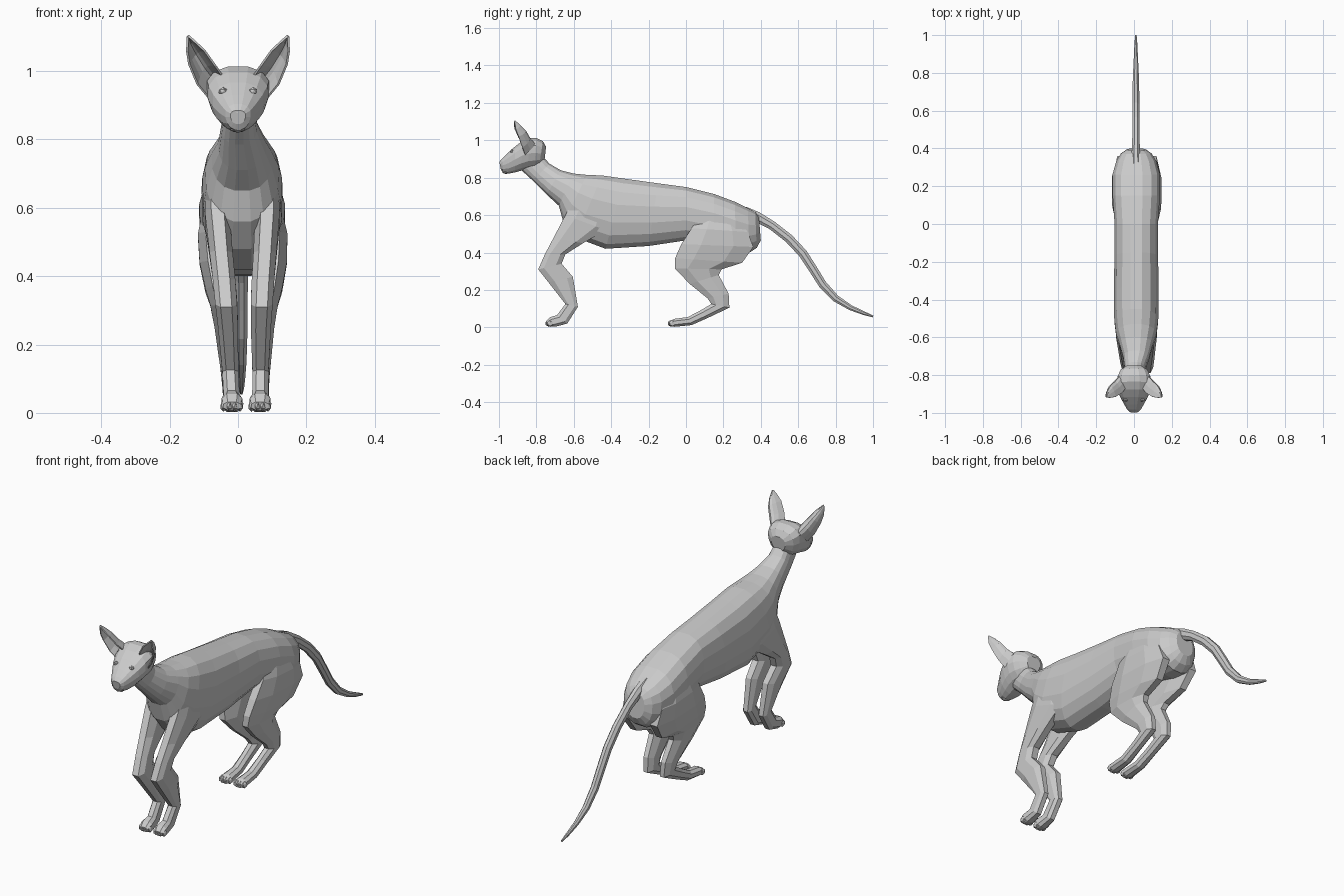
import bpy, bmesh, math
from mathutils import Vector

BODY_X = 0.012


def finish(name, bm):
    bmesh.ops.recalc_face_normals(bm, faces=bm.faces)
    me = bpy.data.meshes.new(name)
    bm.to_mesh(me)
    bm.free()
    ob = bpy.data.objects.new(name, me)
    bpy.context.collection.objects.link(ob)
    return ob


def loft(name, rings, n=8, power=0.8, taper=0.0):
    """Skin rings given as (y1, z1, y2, z2, half_width, x_centre)."""
    bm = bmesh.new()
    loops = []
    for y1, z1, y2, z2, hw, cx in rings:
        loop = []
        for i in range(n):
            a = 2 * math.pi * (i + 0.5) / n
            c, s = math.cos(a), math.sin(a)
            u = math.copysign(abs(c) ** power, c) / math.cos(math.pi / n) ** power
            w = math.copysign(abs(s) ** power, s) * (1 + taper * u)
            loop.append(bm.verts.new((cx + hw * w,
                                      (y1 + y2) / 2 + u * (y1 - y2) / 2,
                                      (z1 + z2) / 2 + u * (z1 - z2) / 2)))
        loops.append(loop)
    for a, b in zip(loops, loops[1:]):
        for i in range(n):
            j = (i + 1) % n
            bm.faces.new((a[i], a[j], b[j], b[i]))
    bm.faces.new(loops[0])
    bm.faces.new(loops[-1])
    return finish(name, bm)


def ball(name, loc, scale, sub=1):
    bm = bmesh.new()
    bmesh.ops.create_icosphere(bm, subdivisions=sub, radius=1)
    for v in bm.verts:
        v.co = Vector(loc) + Vector(v.co[i] * scale[i] for i in range(3))
    return finish(name, bm)


# Neck and torso: top point, bottom point, half width
torso = [
    (-0.77, 0.92, -0.88, 0.84, 0.045), (-0.73, 0.875, -0.82, 0.785, 0.053),
    (-0.67, 0.84, -0.745, 0.71, 0.07), (-0.60, 0.822, -0.68, 0.65, 0.09),
    (-0.53, 0.815, -0.655, 0.56, 0.108), (-0.45, 0.812, -0.59, 0.48, 0.117),
    (-0.33, 0.795, -0.43, 0.42, 0.119), (-0.15, 0.77, -0.20, 0.435, 0.116),
    (0.0, 0.75, 0.0, 0.465, 0.115), (0.15, 0.713, 0.15, 0.44, 0.126),
    (0.26, 0.672, 0.27, 0.405, 0.126), (0.33, 0.638, 0.34, 0.40, 0.106),
    (0.37, 0.617, 0.378, 0.425, 0.082), (0.39, 0.59, 0.40, 0.465, 0.05)]
loft("torso", [r + (0.004 if i < 2 else BODY_X,) for i, r in enumerate(torso)],
     n=16, power=0.85, taper=0.05)

# Head
head = [
    (-0.748, 0.965, -0.757, 0.89, 0.04), (-0.765, 0.995, -0.785, 0.862, 0.072),
    (-0.80, 1.013, -0.81, 0.852, 0.086), (-0.835, 1.013, -0.845, 0.847, 0.092),
    (-0.875, 0.996, -0.88, 0.838, 0.087), (-0.915, 0.966, -0.915, 0.828, 0.074),
    (-0.955, 0.93, -0.95, 0.822, 0.053), (-0.983, 0.903, -0.98, 0.828, 0.037),
    (-0.998, 0.885, -0.99, 0.845, 0.022)]
loft("head", [r + (0.0,) for r in head], n=14, power=0.85, taper=0.15)
ball("chin", (0, -0.962, 0.832), (0.026, 0.022, 0.013))
ball("nose", (0, -0.991, 0.88), (0.011, 0.007, 0.007))

# Tail along a path of (y, z, radius)
path = [(0.31, 0.615, 0.032), (0.38, 0.59, 0.028), (0.46, 0.545, 0.024),
        (0.55, 0.475, 0.024), (0.625, 0.395, 0.024), (0.68, 0.31, 0.023),
        (0.73, 0.23, 0.022), (0.80, 0.155, 0.019), (0.88, 0.105, 0.014),
        (0.95, 0.076, 0.01), (1.0, 0.058, 0.005)]
tail = []
for i, (y, z, r) in enumerate(path):
    a, b = path[max(i - 1, 0)], path[min(i + 1, len(path) - 1)]
    d = Vector((b[0] - a[0], b[1] - a[1])).normalized() * r
    tail.append((y - d.y, z + d.x, y + d.y, z - d.x, r * 0.85, 0.01))
loft("tail", tail, n=8, power=1.0)

# Legs: front point, back point, half width, distance from the middle
front_leg = [
    (-0.58, 0.72, -0.41, 0.66, 0.03, 0.078), (-0.645, 0.60, -0.43, 0.52, 0.038, 0.073),
    (-0.71, 0.475, -0.55, 0.45, 0.036, 0.064), (-0.755, 0.39, -0.645, 0.39, 0.035, 0.057),
    (-0.79, 0.31, -0.665, 0.34, 0.034, 0.052), (-0.735, 0.24, -0.605, 0.27, 0.031, 0.048),
    (-0.645, 0.125, -0.578, 0.11, 0.025, 0.044), (-0.69, 0.065, -0.635, 0.02, 0.025, 0.042),
    (-0.725, 0.055, -0.70, 0.003, 0.032, 0.041), (-0.748, 0.032, -0.742, 0.008, 0.026, 0.041)]
hind_leg = [
    (0.10, 0.65, 0.26, 0.61, 0.025, 0.082), (0.03, 0.53, 0.33, 0.51, 0.044, 0.09),
    (-0.025, 0.445, 0.36, 0.43, 0.048, 0.083), (-0.058, 0.37, 0.30, 0.345, 0.042, 0.073),
    (-0.06, 0.315, 0.19, 0.31, 0.037, 0.064), (0.02, 0.232, 0.175, 0.28, 0.033, 0.056),
    (0.115, 0.155, 0.228, 0.18, 0.029, 0.05), (0.135, 0.125, 0.232, 0.105, 0.027, 0.046),
    (0.08, 0.092, 0.12, 0.052, 0.025, 0.044), (0.01, 0.055, 0.03, 0.012, 0.027, 0.042),
    (-0.065, 0.045, -0.06, 0.003, 0.032, 0.041), (-0.09, 0.03, -0.09, 0.008, 0.026, 0.041)]
# Ear rows: inner edge, back of the cup, outer edge
ear = [
    ((.045, -.87, .985), (.072, -.805, .975), (.086, -.86, .922)),
    ((.066, -.895, 1.015), (.098, -.835, 1.01), (.119, -.875, .962)),
    ((.098, -.915, 1.06), (.123, -.858, 1.05), (.143, -.895, 1.02)),
    ((.127, -.92, 1.087), (.139, -.887, 1.08), (.149, -.91, 1.058)),
    ((.145, -.918, 1.103), (.146, -.914, 1.102), (.147, -.917, 1.10))]


def build_ear(name, s):
    bm = bmesh.new()
    rows = []
    for a, m, b in ear:
        a, m, b = Vector(a), Vector(m), Vector(b)
        ctrl = 2 * m - (a + b) / 2
        row = []
        for k in range(7):
            t = k / 6
            p = a * (1 - t) ** 2 + ctrl * 2 * t * (1 - t) + b * t * t
            row.append(bm.verts.new((s * p.x, p.y, p.z)))
        rows.append(row)
    for r, q in zip(rows, rows[1:]):
        for k in range(6):
            bm.faces.new((r[k], r[k + 1], q[k + 1], q[k]))
    ob = finish(name, bm)
    mod = ob.modifiers.new("thickness", "SOLIDIFY")
    mod.thickness = 0.006
    mod.offset = 0


for s, side in ((1, "left"), (-1, "right")):
    for part, rings, toe_y, power in (("front", front_leg, -0.738, 0.75),
                                      ("hind", hind_leg, -0.085, 0.9)):
        # Centre line drifts slightly toward +x at the feet
        loft(f"{part}_leg_{side}",
             [r[:5] + (0.024 - 0.02 * min((r[1] + r[3]) / 2, 0.6) + s * r[5],)
              for r in rings], n=8, power=power)
        for k in range(4):
            off = (k - 1.5) * 0.016
            ball(f"{part}_toe_{side}_{k + 1}",
                 (0.023 + s * 0.041 + off, toe_y + abs(off) * 0.5, 0.021),
                 (0.011, 0.019, 0.018))
    build_ear(f"ear_{side}", s)
    ball(f"eye_{side}", (s * 0.044, -0.931, 0.941), (0.014, 0.01, 0.012))
